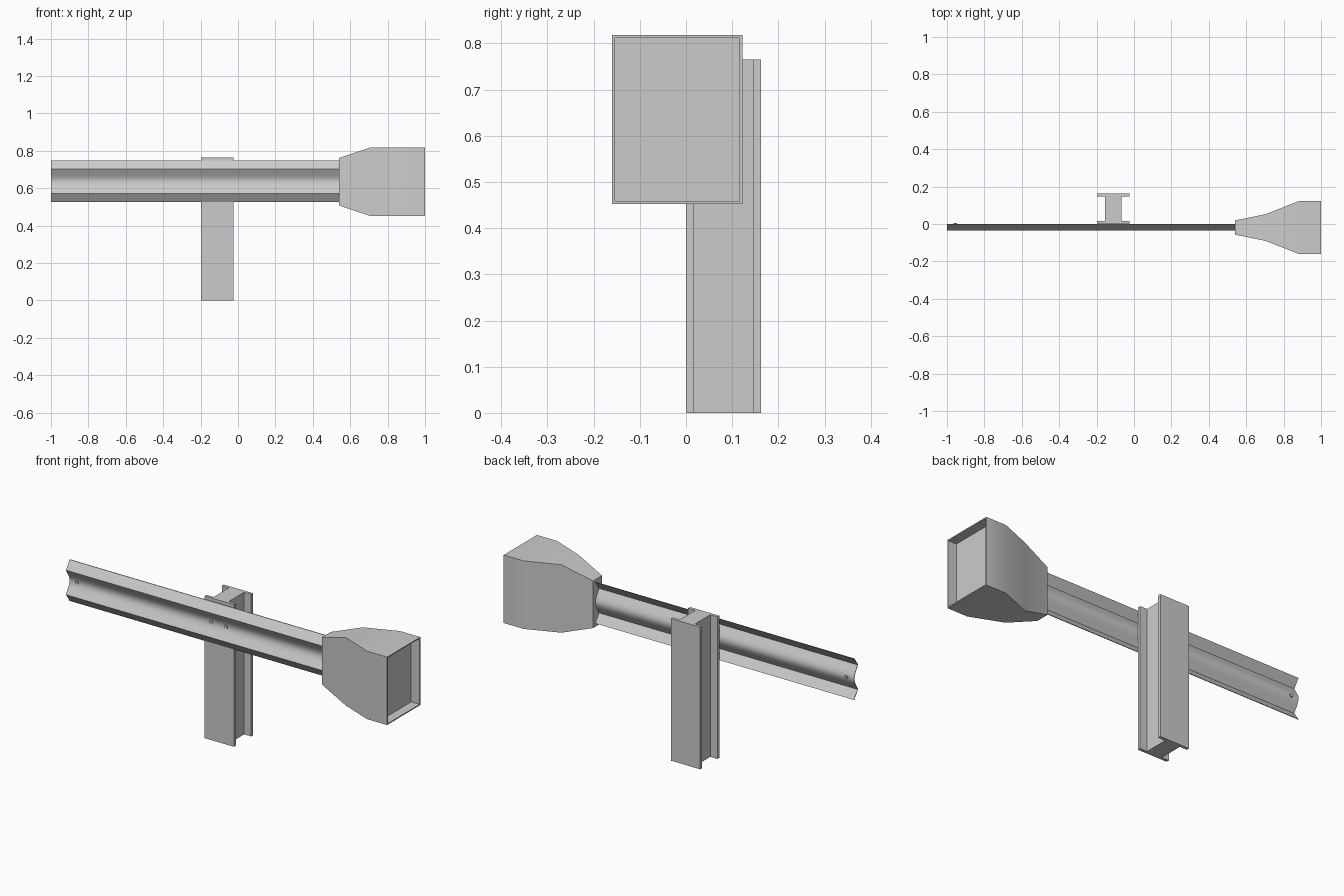
import bpy, bmesh, math

if "Cube" in bpy.data.objects:
    bpy.data.objects.remove(bpy.data.objects["Cube"])

ANGLE = math.radians(30)


def finish(bm, name, smooth=False):
    bmesh.ops.recalc_face_normals(bm, faces=bm.faces[:])
    me = bpy.data.meshes.new(name)
    bm.to_mesh(me)
    bm.free()
    ob = bpy.data.objects.new(name, me)
    bpy.context.collection.objects.link(ob)
    if smooth:
        bpy.ops.object.select_all(action='DESELECT')
        ob.select_set(True)
        bpy.context.view_layer.objects.active = ob
        bpy.ops.object.shade_smooth_by_angle(angle=ANGLE)
    return ob


def loft(name, rings, smooth=False):
    """Join closed rings of equal length and cap both ends."""
    bm = bmesh.new()
    loops = [[bm.verts.new(p) for p in r] for r in rings]
    n = len(loops[0])
    for a, b in zip(loops, loops[1:]):
        for i in range(n):
            j = (i + 1) % n
            bm.faces.new((a[i], a[j], b[j], b[i]))
    bm.faces.new(loops[0])
    bm.faces.new(loops[-1][::-1])
    return finish(bm, name, smooth)


# Corrugated rail: two crests facing front, rounded valley between them
MID, T = 0.637, 0.004
half = [(-T, 0.111), (-0.035, 0.066), (-0.025, 0.048), (-0.0155, 0.033),
        (-0.0085, 0.019), (-0.005, 0.007)]
front = [(y, MID + z) for y, z in half] + [(y, MID - z) for y, z in reversed(half)]
back = [(y + T, z) for y, z in reversed(front)]
loft("rail", [[(x, y, z) for y, z in front + back] for x in (-1.0, 0.56)], True)

# I-section post
CX, FW, WW, D, FT = -0.111, 0.087, 0.045, 0.162, 0.016
right = [(FW, 0), (FW, FT), (WW, FT), (WW, D - FT), (FW, D - FT), (FW, D)]
outline = right + [(-x, y) for x, y in reversed(right)]
loft("post", [[(CX + x, y, z) for x, y in outline] for z in (0, 0.765)])

# Flared end terminal with a shallow recess in its outer face
CY, CZ, W = -0.019, 0.635, 0.006
sections = [(0.54, 0.038, 0.127), (0.706, 0.072, 0.183), (0.88, 0.141, 0.183),
            (1.0, 0.141, 0.183), (1.0, 0.141 - W, 0.183 - W),
            (0.95, 0.141 - W, 0.183 - W)]
loft("end_terminal", [[(x, CY + sy * hy, CZ + sz * hz)
                       for sy, sz in ((-1, -1), (1, -1), (1, 1), (-1, 1))]
                      for x, hy, hz in sections], True)

# Bolts through the rail valley
for i, x in enumerate((-0.955, CX - WW, CX + WW)):
    ring = [(x + 0.009 * math.cos(a), MID + 0.009 * math.sin(a))
            for a in (math.tau * k / 12 for k in range(12))]
    loft(f"bolt_{i + 1}", [[(px, y, pz) for px, pz in ring] for y in (-0.011, 0.006)], True)
